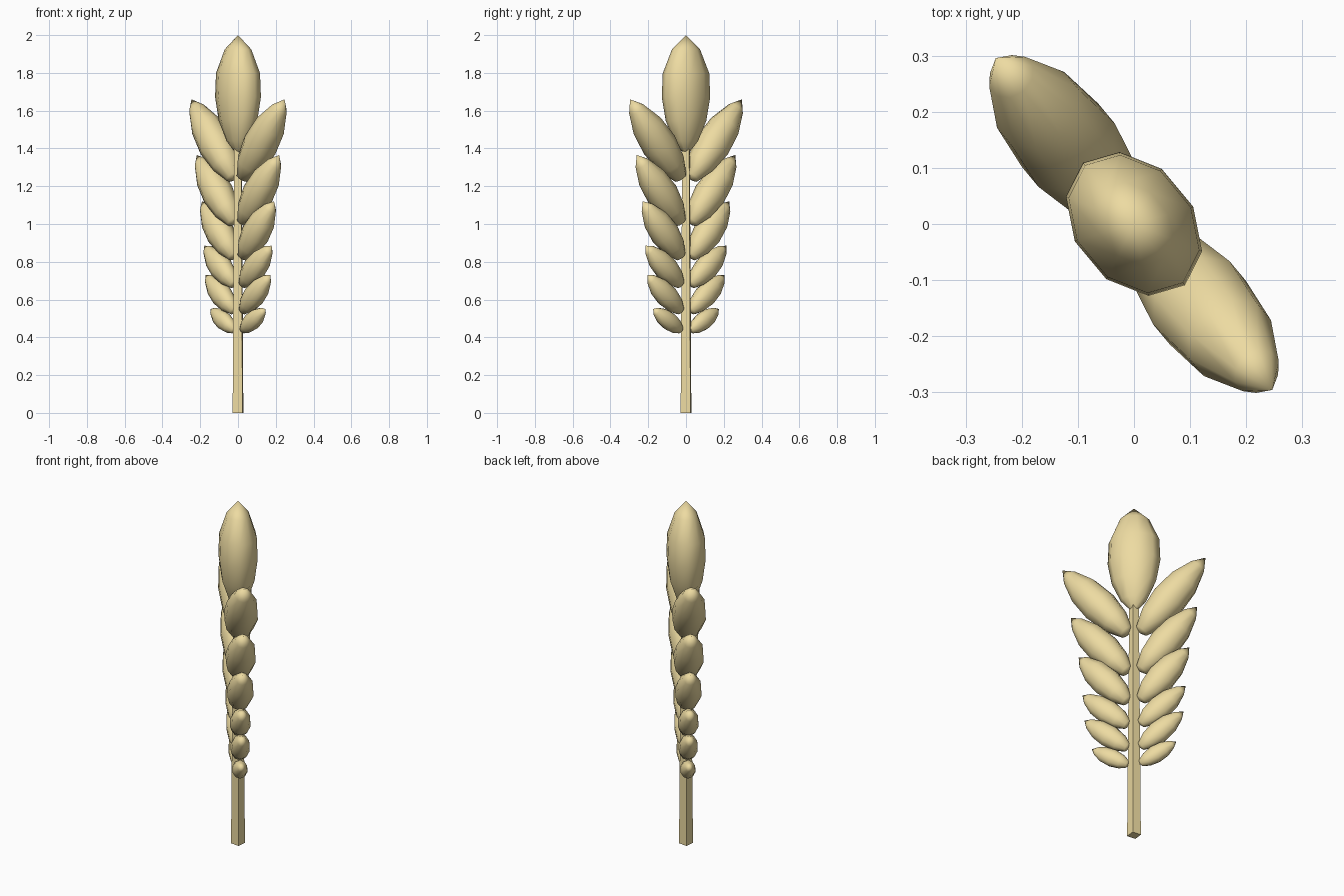
import bpy, bmesh, math
from mathutils import Vector

if "Cube" in bpy.data.objects:
    bpy.data.objects.remove(bpy.data.objects["Cube"])

gold = bpy.data.materials.new("straw")
gold.diffuse_color = (0.85, 0.71, 0.36, 1)
gold.use_nodes = True
gold.node_tree.nodes["Principled BSDF"].inputs["Base Color"].default_value = gold.diffuse_color

# The ear lies flat in a vertical plane turned about z
A = math.radians(-50.2)
D = Vector((math.cos(A), math.sin(A), 0))    # sideways, in the plane
N = Vector((-math.sin(A), math.cos(A), 0))   # through the thickness
Z = Vector((0, 0, 1))


def loft(name, base, tip, profile, wide, deep, sides, turn=0.0):
    """Rings of (position along axis, relative radius) from base to tip."""
    axis = tip - base
    across = N.cross(axis).normalized()
    bm = bmesh.new()
    rings = []
    for u, r in profile:
        c = base + axis * u
        if r == 0:
            rings.append([bm.verts.new(c)])
            continue
        ring = []
        for i in range(sides):
            a = 2 * math.pi * i / sides + turn
            ring.append(bm.verts.new(c + across * (wide * r * math.cos(a))
                                     + N * (deep * r * math.sin(a))))
        rings.append(ring)
    for lo, hi in zip(rings, rings[1:]):
        for i in range(sides):
            j = (i + 1) % sides
            vs = [lo[i % len(lo)], lo[j % len(lo)], hi[j % len(hi)], hi[i % len(hi)]]
            bm.faces.new(list(dict.fromkeys(vs)))
    for ring in (rings[0], rings[-1]):
        if len(ring) > 1:
            bm.faces.new(ring)
    bmesh.ops.recalc_face_normals(bm, faces=bm.faces[:])
    me = bpy.data.meshes.new(name)
    bm.to_mesh(me)
    bm.free()
    ob = bpy.data.objects.new(name, me)
    bpy.context.collection.objects.link(ob)
    me.materials.append(gold)
    bpy.ops.object.select_all(action='DESELECT')
    ob.select_set(True)
    bpy.context.view_layer.objects.active = ob
    bpy.ops.object.shade_smooth_by_angle(angle=math.radians(60))
    return ob


# Stem: slim four-sided taper
stem = loft("stem", Vector((0, 0, 0)), Z * 1.42, [(0, 1), (1, 0.7)], 0.037, 0.037, 4)
stem.data.shade_smooth()

# Large grain at the top
TOP = [(0, 0), (0.02, 0.15), (0.11, 0.5), (0.28, 0.84), (0.48, 1),
       (0.68, 0.96), (0.88, 0.58), (1, 0)]
loft("top_grain", Z * 1.37, Z * 2.0, TOP, 0.142, 0.106, 10)

# Paired side grains: base height, tip reach, tip height, half width, half depth
SIDE = [(0, 0), (0.03, 0.4), (0.2, 0.8), (0.43, 1), (0.67, 0.88), (0.88, 0.47), (1, 0)]
ROWS = [(0.435, 0.227, 0.55, 0.050, 0.042),
        (0.535, 0.267, 0.73, 0.063, 0.053),
        (0.675, 0.278, 0.885, 0.068, 0.057),
        (0.82, 0.298, 1.12, 0.080, 0.073),
        (1.0, 0.34, 1.365, 0.088, 0.083),
        (1.235, 0.385, 1.66, 0.096, 0.093)]
for k, (zb, reach, zt, w, d) in enumerate(ROWS, 1):
    for side, s in (("right", 1), ("left", -1)):
        loft(f"{side}_grain_{k}", D * (0.03 * s) + Z * zb, D * (reach * s) + Z * zt,
             SIDE, w, d, 10)
